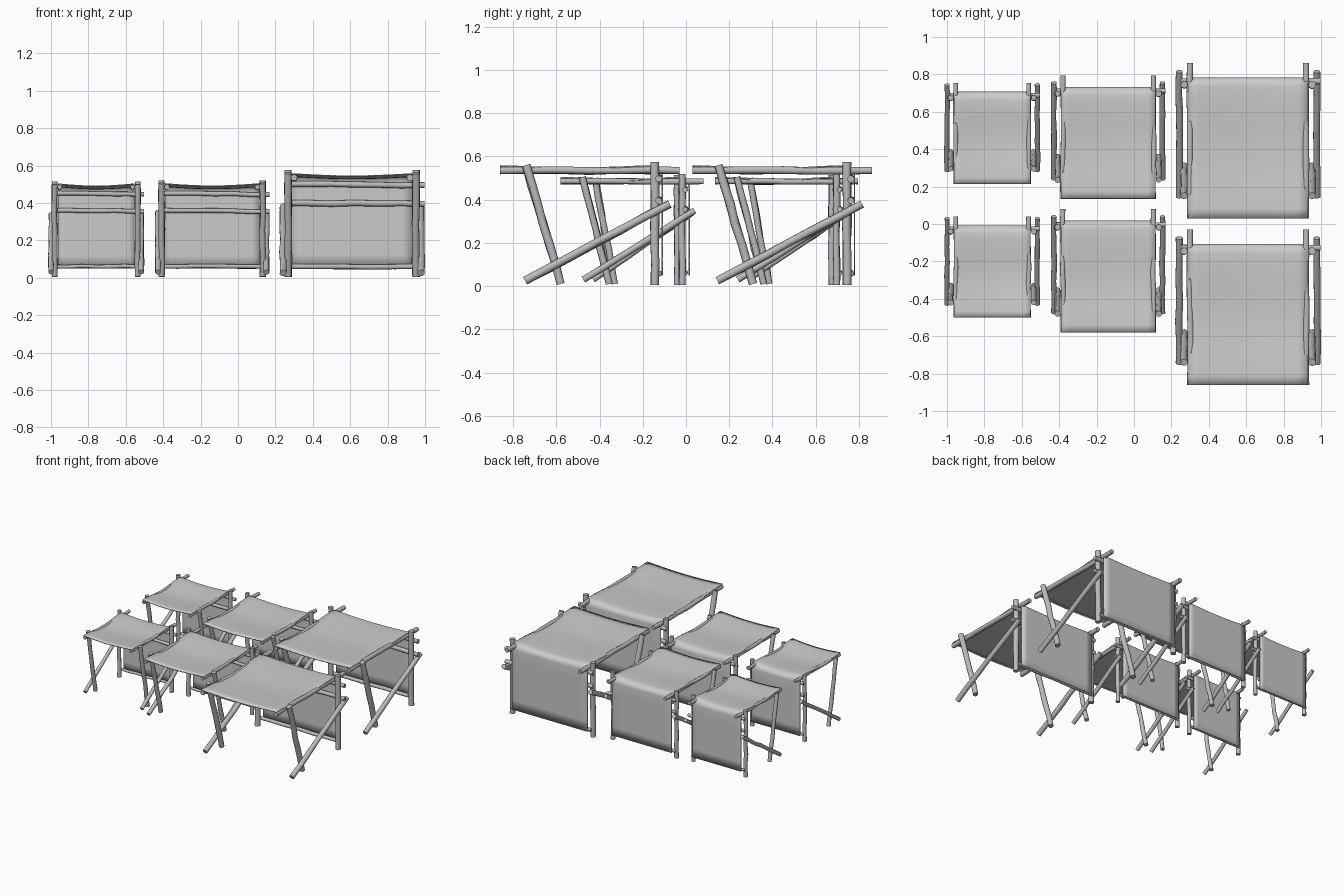
import bpy, bmesh, math, random
from mathutils import Vector

random.seed(4)
if "Cube" in bpy.data.objects:
    bpy.data.objects.remove(bpy.data.objects["Cube"], do_unlink=True)


def material(name, value):
    m = bpy.data.materials.new(name)
    m.use_nodes = True
    col = (value, value, value, 1)
    m.diffuse_color = col
    m.node_tree.nodes["Principled BSDF"].inputs["Base Color"].default_value = col
    return m


wood = material("grey wood", 0.5)
canvas = material("pale canvas", 0.6)


def finish(name, bm, mat):
    bmesh.ops.recalc_face_normals(bm, faces=bm.faces)
    mesh = bpy.data.meshes.new(name)
    bm.to_mesh(mesh)
    bm.free()
    mesh.materials.append(mat)
    ob = bpy.data.objects.new(name, mesh)
    bpy.context.collection.objects.link(ob)
    bpy.ops.object.select_all(action='DESELECT')
    ob.select_set(True)
    bpy.context.view_layer.objects.active = ob
    bpy.ops.object.shade_smooth_by_angle(angle=math.radians(50))
    return ob


def pole(name, a, b, r, wobble=0.003):
    """Slightly crooked round pole from a to b."""
    a, b = Vector(a), Vector(b)
    axis = (b - a).normalized()
    u = axis.orthogonal().normalized()
    v = axis.cross(u)
    bm = bmesh.new()
    rings, sides, steps = [], 10, 6
    for i in range(steps + 1):
        c = a.lerp(b, i / steps)
        if 0 < i < steps:
            c += (u * random.uniform(-1, 1) + v * random.uniform(-1, 1)) * wobble
        rr = r * random.uniform(0.93, 1.05)
        rings.append([bm.verts.new(c + (u * math.cos(t) + v * math.sin(t)) * rr)
                      for t in (math.tau * k / sides for k in range(sides))])
    for p, q in zip(rings, rings[1:]):
        for k in range(sides):
            n = (k + 1) % sides
            bm.faces.new((p[k], p[n], q[n], q[k]))
    bm.faces.new(rings[0])
    bm.faces.new(rings[-1])
    return finish(name, bm, wood)


def cloth(name, x0, x1, front, back, top, bottom, sag):
    """Sheet lying on the rails and falling down the back."""
    bend = 0.045
    path = []
    flat = back - bend - front
    for i in range(15):
        t = i / 14
        dip = sag * math.sin(math.pi * t) ** 2
        path.append((front + flat * t, top - dip, 1))
    for i in range(1, 7):
        t = math.pi / 2 * i / 6
        path.append((back - bend + bend * math.sin(t),
                     top - bend + bend * math.cos(t), math.cos(t)))
    for i in range(1, 7):
        path.append((back, top - bend + (bottom - top + bend) * i / 6, 0))
    bm = bmesh.new()
    rows, cols = [], 12
    for y, z, lying in path:
        row = []
        for k in range(cols + 1):
            s = k / cols
            drop = 0.012 * lying * math.sin(math.pi * s)
            row.append(bm.verts.new((x0 + (x1 - x0) * s, y, z - drop)))
        rows.append(row)
    for p, q in zip(rows, rows[1:]):
        for k in range(cols):
            bm.faces.new((p[k], p[k + 1], q[k + 1], q[k]))
    ob = finish(name, bm, canvas)
    solid = ob.modifiers.new("thickness", 'SOLIDIFY')
    solid.thickness = 0.006
    solid.offset = 0


def shelter(tag, dy, cx, half, front, back, rail_end, rail_z, post_y, post_top,
            leg_top, leg_foot, brace_foot, brace_top, cross_z, r):
    # side frames
    for side, s in (("left", 1), ("right", -1)):
        x_rail = cx + s * (half - 0.01)
        x_post = cx + s * (half + r + 0.002)
        x_brace = cx + s * (half + 2.4 * r)
        n = f"{tag}_{side}_"
        pole(n + "rail", (x_rail, front + dy, rail_z),
             (x_rail, rail_end + dy, rail_z), r * 0.85)
        pole(n + "post", (x_post, post_y + dy, 0.005),
             (x_post, post_y + dy, post_top), r)
        pole(n + "leg", (x_post, leg_foot + dy, 0.01),
             (x_post, leg_top + dy, post_top - 0.015), r)
        pole(n + "brace", (x_brace, brace_foot[0] + dy, brace_foot[1]),
             (x_brace, brace_top[0] + dy, brace_top[1]), r * 0.95)
    # cross bars at the back
    reach = half + 3.4 * r
    bar_y = post_y + dy + r * 0.9
    for n, z in (("upper", rail_z - 0.034), ("middle", cross_z)):
        pole(f"{tag}_{n}_crossbar", (cx - reach + 0.03, bar_y, z),
             (cx + reach, bar_y, z - 0.005), r * 0.8)
    pole(f"{tag}_lower_crossbar", (cx - half - 0.02, bar_y, 0.06),
         (cx + half + 0.02, bar_y, 0.06), r * 0.7)
    cloth(f"{tag}_cloth", cx - half, cx + half, front + dy, back + dy,
          rail_z + r * 0.85 + 0.004, 0.05, 0.014)


# two rows, three sizes each
for row, small_dy, big_dy in (("front_row", 0, 0), ("back_row", 0.715, 0.89)):
    shelter(row + "_small", small_dy, -0.758, 0.205, -0.5, -0.01, 0.04, 0.485,
            -0.04, 0.515, -0.42, -0.33, (-0.43, 0.03), (0.03, 0.34), 0.36, 0.015)
    shelter(row + "_medium", small_dy, -0.138, 0.252, -0.58, 0.015, 0.08, 0.485,
            -0.018, 0.52, -0.48, -0.355, (-0.475, 0.03), (0.04, 0.35), 0.36, 0.016)
    shelter(row + "_large", big_dy, 0.61, 0.32, -0.86, -0.11, -0.03, 0.535,
            -0.145, 0.575, -0.74, -0.58, (-0.745, 0.025), (-0.075, 0.38), 0.4, 0.02)
